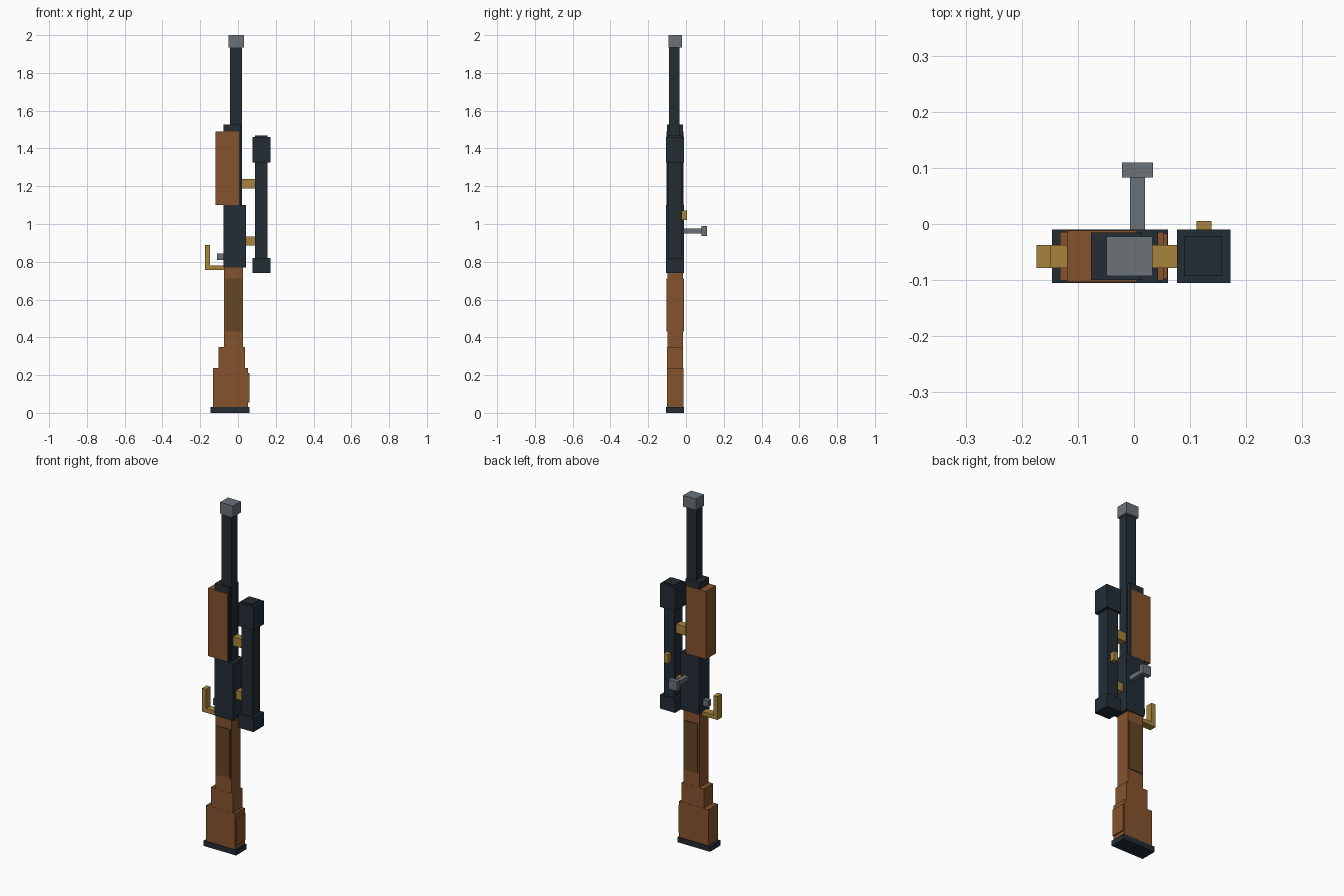
import bpy


def material(name, rgb):
    m = bpy.data.materials.new(name)
    m.diffuse_color = (*rgb, 1)
    return m


STEEL = material("dark_steel", (0.017, 0.027, 0.036))
WOOD = material("brown_wood", (0.235, 0.088, 0.027))
GRIP = material("dark_wood", (0.126, 0.062, 0.017))
BRASS = material("brass", (0.38, 0.23, 0.045))
GREY = material("grey_metal", (0.145, 0.168, 0.187))


def box(name, mat, x, y, z):
    """Box spanning the given (min, max) range on each axis."""
    spans = (x, y, z)
    bpy.ops.mesh.primitive_cube_add(size=1, location=[(a + b) / 2 for a, b in spans])
    ob = bpy.context.object
    ob.name = name
    ob.scale = [b - a for a, b in spans]
    bpy.ops.object.transform_apply(location=False, rotation=False, scale=True)
    ob.data.materials.append(mat)
    return ob


# Shared depth ranges, all centred on the body's middle plane
FULL = (-0.105, -0.010)
BODY = (-0.101, -0.014)
SLIM = (-0.093, -0.022)
NARROW = (-0.078, -0.037)

# Stock
box("butt_pad", STEEL, (-0.146, 0.061), FULL, (0, 0.03))
box("butt", WOOD, (-0.132, 0.053), BODY, (0.03, 0.237))
box("cheek_rest", WOOD, (0.04, 0.06), (-0.098, -0.017), (0.055, 0.21))
box("stock_step", WOOD, (-0.103, 0.038), (-0.100, -0.015), (0.237, 0.348))
box("stock_neck", WOOD, (-0.074, 0.027), (-0.099, -0.016), (0.348, 0.77))
box("grip_panel", GRIP, (-0.066, 0.020), (-0.104, -0.011), (0.43, 0.712))

# Receiver, barrel and handguard
box("receiver", STEEL, (-0.077, 0.043), FULL, (0.77, 1.10))
box("barrel_sleeve", STEEL, (-0.077, 0.014), (-0.100, -0.015), (1.10, 1.528))
box("barrel", STEEL, (-0.043, 0.022), (-0.090, -0.035), (1.10, 1.935))
box("muzzle", GREY, (-0.049, 0.033), SLIM, (1.935, 2.0))
box("handguard", WOOD, (-0.119, 0.005), (-0.103, -0.012), (1.10, 1.49))

# Trigger and guard
box("trigger", GREY, (-0.110, -0.076), (-0.072, -0.043), (0.81, 0.845))
box("guard_base", BRASS, (-0.174, -0.075), NARROW, (0.756, 0.779))
box("guard_post", BRASS, (-0.174, -0.148), NARROW, (0.779, 0.89))

# Bolt handle
box("bolt_arm", GREY, (-0.007, 0.020), (-0.012, 0.083), (0.95, 0.975))
box("bolt_knob", GREY, (-0.021, 0.034), (0.083, 0.110), (0.936, 0.99))

# Scope
box("scope_tube", STEEL, (0.089, 0.157), SLIM, (0.75, 1.468))
for name, z in (("rear", (0.74, 0.82)), ("front", (1.325, 1.46))):
    box("scope_cap_" + name, STEEL, (0.077, 0.172), FULL, z)
for name, x0, z in (("rear", 0.04, (0.885, 0.935)), ("front", 0.02, (1.187, 1.238))):
    box("scope_mount_" + name, BRASS, (x0, 0.092), NARROW, z)
box("scope_dial", BRASS, (0.111, 0.138), (-0.024, 0.005), (1.02, 1.072))
